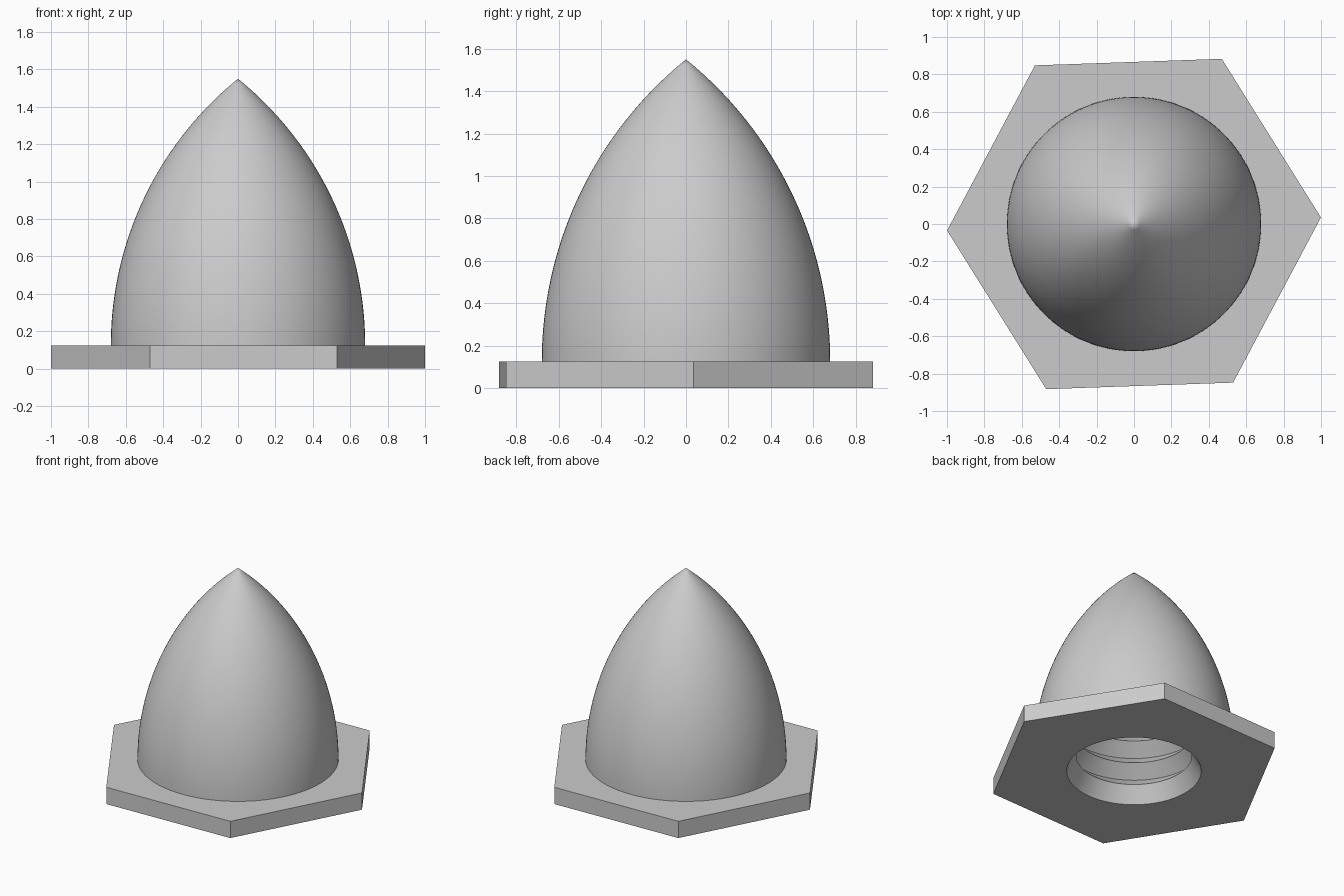
import bpy, bmesh, math

cube = bpy.data.objects.get("Cube")
if cube:
    bpy.data.objects.remove(cube, do_unlink=True)

SEGMENTS = 128
FLANGE_TOP = 0.125
TIP_Z = 1.55
DOME_R = 0.68

grey = bpy.data.materials.new("plain grey")
grey.use_nodes = True
colour = (0.6, 0.6, 0.6, 1)
grey.diffuse_color = colour
grey.node_tree.nodes["Principled BSDF"].inputs["Base Color"].default_value = colour


def lathe(name, profile, segments=SEGMENTS, turn=0.0):
    """Closed solid of revolution; profile runs bottom to top as (radius, z)."""
    bm = bmesh.new()
    rings = []
    for r, z in profile:
        if r < 1e-5:
            rings.append([bm.verts.new((0, 0, z))])
        else:
            angles = [turn + math.tau * i / segments for i in range(segments)]
            rings.append([bm.verts.new((r * math.cos(a), r * math.sin(a), z)) for a in angles])
    for low, high in zip(rings, rings[1:]):
        for i in range(segments):
            j = (i + 1) % segments
            if len(high) == 1:
                bm.faces.new((low[i], low[j], high[0]))
            else:
                bm.faces.new((low[i], low[j], high[j], high[i]))
    # Flat caps on open ends
    for ring in (rings[0], rings[-1]):
        if len(ring) > 1:
            bm.faces.new(ring)
    bmesh.ops.recalc_face_normals(bm, faces=bm.faces)
    mesh = bpy.data.meshes.new(name)
    bm.to_mesh(mesh)
    bm.free()
    mesh.materials.append(grey)
    obj = bpy.data.objects.new(name, mesh)
    bpy.context.collection.objects.link(obj)
    return obj


def activate(obj):
    bpy.ops.object.select_all(action="DESELECT")
    obj.select_set(True)
    bpy.context.view_layer.objects.active = obj


# Hexagonal flange, turned slightly
flange = lathe("hex_flange", [(1, 0), (1, FLANGE_TOP)], 6, math.radians(2))

# Pointed dome: a circular arc, vertical at its base
height = TIP_Z - FLANGE_TOP
arc_r = (DOME_R ** 2 + height ** 2) / (2 * DOME_R)
sweep = math.asin(height / arc_r)
steps = 40
arc = [(arc_r * math.cos(sweep * i / steps) - arc_r + DOME_R,
        FLANGE_TOP + arc_r * math.sin(sweep * i / steps)) for i in range(steps)]
dome = lathe("pointed_dome", [(DOME_R, FLANGE_TOP / 2)] + arc + [(0, TIP_Z)])

# Threaded hole cutter: countersunk mouth, then repeated ridges
CREST, ROOT, PITCH = 0.39, 0.48, 0.17
hole = [(0.455, -0.1), (0.455, 0), (CREST, 0.12)]
for i in range(4):
    z = 0.12 + PITCH * i
    hole += [(ROOT, z + PITCH / 2), (CREST, z + PITCH)]
cutter = lathe("thread_cutter", hole)
cutter.hide_render = True

for part in (flange, dome):
    activate(part)
    cut = part.modifiers.new("threaded hole", "BOOLEAN")
    cut.operation = "DIFFERENCE"
    cut.solver = "EXACT"
    cut.object = cutter
    bpy.ops.object.modifier_apply(modifier=cut.name)
    bpy.ops.object.shade_smooth_by_angle(angle=math.radians(30))

bpy.data.objects.remove(cutter, do_unlink=True)
